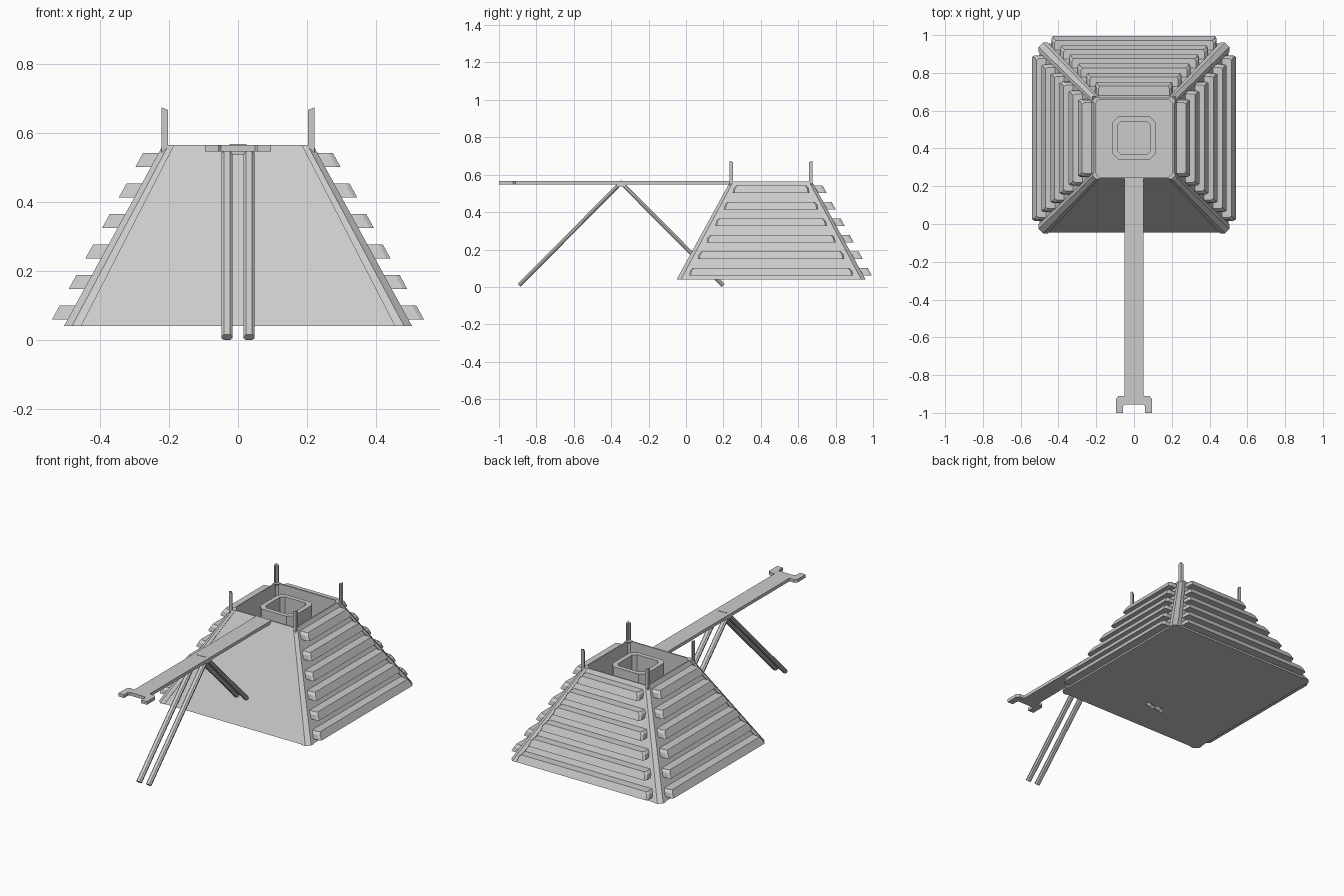
import bpy, bmesh, math
from mathutils import Vector, Matrix

if "Cube" in bpy.data.objects:
    bpy.data.objects.remove(bpy.data.objects["Cube"])

grey = bpy.data.materials.new("light_grey")
grey.diffuse_color = (0.6, 0.6, 0.6, 1)
grey.use_nodes = True
grey.node_tree.nodes["Principled BSDF"].inputs["Base Color"].default_value = grey.diffuse_color
CY = 0.455                       # tower centre in y
Z0, Z1 = 0.04, 0.565             # tower bottom and rim
H0, H1 = 0.50, 0.213             # half widths there


def half(z):
    return H0 + (H1 - H0) * (z - Z0) / (Z1 - Z0)


def loft(name, rings, closed=False):
    """Skin a list of equal-length rings; cap the ends or join them up."""
    bm = bmesh.new()
    vs = [[bm.verts.new(p) for p in r] for r in rings]
    n = len(vs[0])
    pairs = list(zip(vs, vs[1:])) + ([(vs[-1], vs[0])] if closed else [])
    for a, b in pairs:
        for i in range(n):
            j = (i + 1) % n
            bm.faces.new((a[i], a[j], b[j], b[i]))
    if not closed:
        bm.faces.new(vs[0])
        bm.faces.new(vs[-1])
    bmesh.ops.recalc_face_normals(bm, faces=bm.faces)
    me = bpy.data.meshes.new(name)
    bm.to_mesh(me)
    bm.free()
    me.materials.append(grey)
    ob = bpy.data.objects.new(name, me)
    bpy.context.collection.objects.link(ob)
    return ob


def chamfer_square(h, c, z):
    pts = [(h, -h + c), (h, h - c), (h - c, h), (-h + c, h),
           (-h, h - c), (-h, -h + c), (-h + c, -h), (h - c, -h)]
    return [(x, y + CY, z) for x, y in pts]


# Tower: hollow sloped body with an open top
loft("tower_body", [chamfer_square(H0, 0.03, Z0), chamfer_square(H1, 0.015, Z1),
                    chamfer_square(H1 - 0.008, 0.012, Z1),
                    chamfer_square(H1 - 0.008, 0.012, 0.33)])

# Rounded-corner hatch shaft in the middle of the top
loft("hatch_shaft", [chamfer_square(0.114, 0.03, 0.33), chamfer_square(0.114, 0.03, Z1 - 0.002),
                     chamfer_square(0.087, 0.02, Z1 - 0.002), chamfer_square(0.087, 0.02, 0.34)])

# Corner cover strips and angle posts
for sx in (-1, 1):
    for sy in (-1, 1):
        rings = []
        for h, w, z in ((H0, 0.045, Z0), (H1, 0.028, Z1)):
            e, c = 0.005, w * 0.4
            prof = [(h + e, h - w), (h + e, h - c), (h - c, h + e),
                    (h - w, h + e), (h - w, h - c), (h - c, h - w)]
            rings.append([(sx * x, CY + sy * y, z) for x, y in prof])
        loft("corner_strip", rings)
        a, b, t = 0.222, 0.203, 0.007
        prof = [(a, a), (a, b), (a - t, b), (a - t, a - t), (b, a - t), (b, a)]
        low = [(sx * x, CY + sy * y, 0.54) for x, y in prof]
        top = [(sx * x, CY + sy * y, 0.675 - 0.4 * (2 * a - x - y)) for x, y in prof]
        loft("corner_post", [low, top])

# Ribs on the right, back and left slopes
for name, ang in (("right_rib", 0), ("back_rib", 90), ("left_rib", 180)):
    rot = Matrix.Translation((0, CY, 0)) @ Matrix.Rotation(math.radians(ang), 4, 'Z')
    for i in range(6):
        zb = 0.06 + 0.0885 * i
        zt = zb + 0.04
        L = 0.438 - 0.0465 * i
        rings = []
        for inset, out in ((0.0, -0.02), (0.0, 0.038), (0.008, 0.05)):
            l = L - inset
            outline = [(-l, zb), (l, zb), (l - 0.005, zt - 0.014),
                       (l - 0.018, zt), (-l + 0.018, zt), (-l + 0.005, zt - 0.014)]
            rings.append([rot @ Vector((half(z) + out, y, z)) for y, z in outline])
        loft(name, rings)

# Walkway plank with forked end
side = [(0.05, 0.245), (0.05, -0.91), (0.082, -0.91), (0.095, -0.925), (0.095, -1.0),
        (0.057, -1.0), (0.057, -0.963), (0.049, -0.955)]
outline = side + [(-x, y) for x, y in reversed(side)]
loft("walkway_plank", [[(x, y, z) for x, y in outline] for z in (0.547, 0.566)])

# Hinge block under the plank and its slot plate on top
def box(name, x, y0, y1, z0, z1):
    loft(name, [[(-x, y0, z), (x, y0, z), (x, y1, z), (-x, y1, z)] for z in (z0, z1)])

box("hinge_block", 0.047, -0.372, -0.322, 0.536, 0.549)
box("hinge_plate", 0.025, -0.351, -0.343, 0.56, 0.568)

# Two pairs of slanted legs, chamfered bars
for name, y0, y1 in (("front_leg", -0.365, -0.893), ("back_leg", -0.329, 0.199)):
    d = Vector((0, y1 - y0, 0.008 - 0.54)).normalized()
    n = Vector((1, 0, 0)).cross(d)
    for sx in (-1, 1):
        prof = [(-0.016, -0.004), (-0.009, -0.011), (0.009, -0.011), (0.016, -0.004),
                (0.016, 0.004), (0.009, 0.011), (-0.009, 0.011), (-0.016, 0.004)]
        rings = []
        for y, z in ((y0, 0.54), (y1, 0.008)):
            c = Vector((sx * 0.032, y, z))
            rings.append([c + Vector((u, 0, 0)) + n * v for u, v in prof])
        loft(name, rings)
